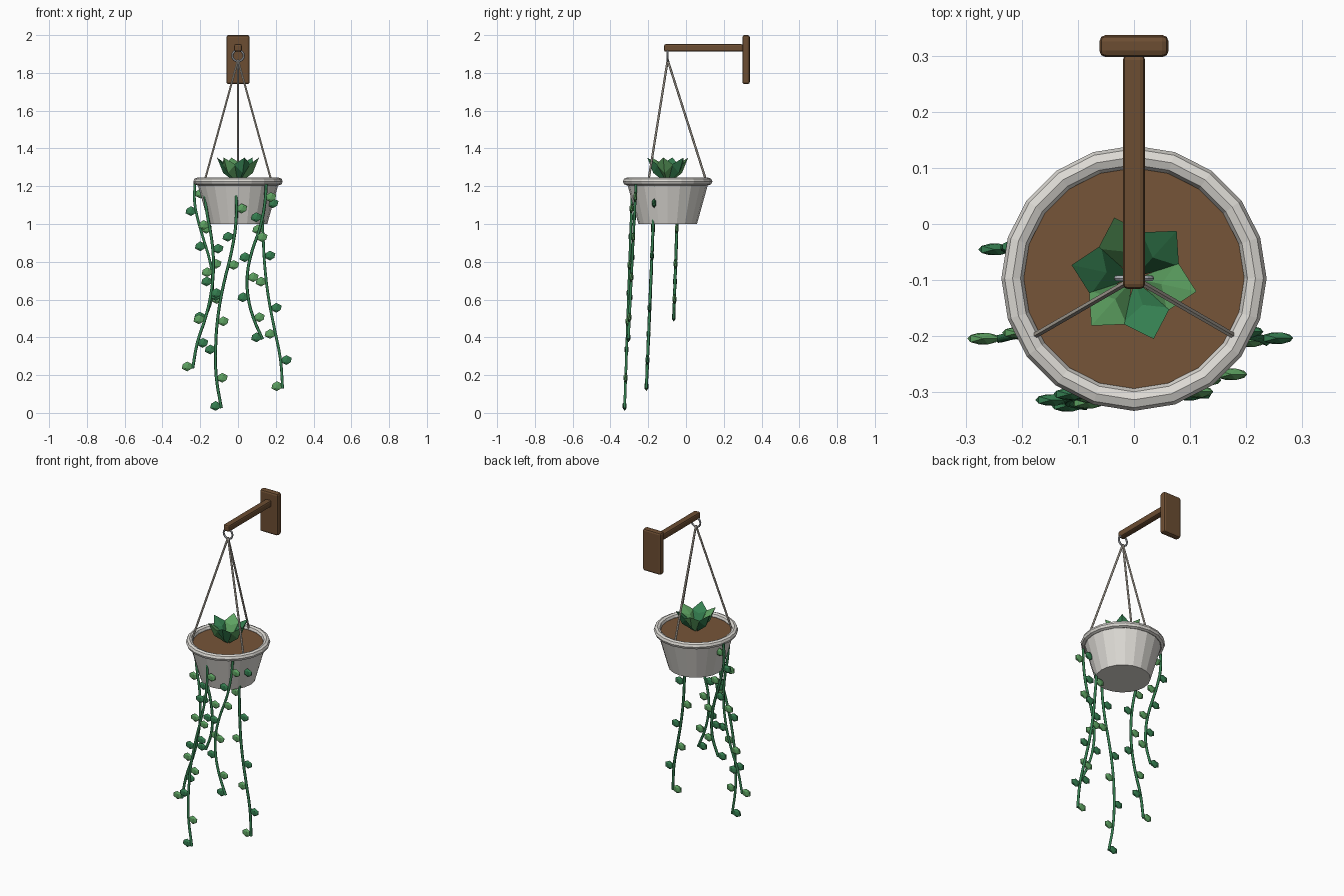
import bpy, bmesh, math
from mathutils import Vector

if "Cube" in bpy.data.objects:
    bpy.data.objects.remove(bpy.data.objects["Cube"])

CY = -0.097  # y of the pot axis


def mat(name, rgb):
    m = bpy.data.materials.new(name)
    m.diffuse_color = (*rgb, 1)
    m.use_nodes = True
    m.node_tree.nodes["Principled BSDF"].inputs["Base Color"].default_value = m.diffuse_color
    return m


WOOD = mat("wood", (0.15, 0.075, 0.032))
SOIL = mat("soil", (0.18, 0.09, 0.04))
CLAY = mat("glazed_clay", (0.72, 0.70, 0.66))
ROPE = mat("rope", (0.55, 0.50, 0.43))
METAL = mat("metal", (0.42, 0.44, 0.47))
GREEN = mat("leaf_dark", (0.035, 0.21, 0.08))
LIGHT = mat("leaf_light", (0.11, 0.36, 0.12))


def finish(name, m):
    o = bpy.context.object
    o.name = name
    o.data.materials.append(m)
    return o


def rod(name, a, b, r, m, sides=6):
    a, b = Vector(a), Vector(b)
    bpy.ops.mesh.primitive_cylinder_add(vertices=sides, radius=r, depth=(b - a).length,
                                        location=(a + b) / 2)
    o = finish(name, m)
    o.rotation_euler = (b - a).to_track_quat('Z', 'Y').to_euler()
    return o


def bevel(o, width):
    b = o.modifiers.new("bevel", 'BEVEL')
    b.width, b.segments = width, 2


# Wall plate, arm and hanging ring
bpy.ops.mesh.primitive_cube_add(size=1, location=(0, 0.318, 1.87))
plate = finish("wall_plate", WOOD)
plate.scale = (0.124, 0.04, 0.26)
bpy.ops.object.transform_apply(location=False, rotation=False, scale=True)
bevel(plate, 0.012)
bpy.ops.mesh.primitive_cube_add(size=1, location=(0, 0.093, 1.932))
arm = finish("arm", WOOD)
arm.scale = (0.04, 0.418, 0.04)
bpy.ops.object.transform_apply(location=False, rotation=False, scale=True)
bevel(arm, 0.009)
bpy.ops.mesh.primitive_torus_add(major_radius=0.03, minor_radius=0.006, major_segments=16,
                                 minor_segments=6, location=(0, CY, 1.891),
                                 rotation=(math.pi / 2, 0, 0))
finish("hanging_ring", METAL)

# Pot body, rim and soil
bpy.ops.mesh.primitive_cone_add(vertices=20, radius1=0.155, radius2=0.215, depth=0.215,
                                location=(0, CY, 1.1075))
finish("pot", CLAY)
bpy.ops.mesh.primitive_torus_add(major_radius=0.217, minor_radius=0.02, major_segments=20,
                                 minor_segments=8, location=(0, CY, 1.225),
                                 rotation=(0, 0, math.pi / 2))
finish("pot_rim", CLAY)
bpy.ops.mesh.primitive_cylinder_add(vertices=20, radius=0.207, depth=0.02,
                                    location=(0, CY, 1.212))
finish("soil", SOIL)

# Three ropes
for i in range(3):
    t = math.radians(90 + 120 * i)
    rod(f"rope_{i + 1}", (0, CY, 1.868),
        (0.205 * math.cos(t), CY + 0.205 * math.sin(t), 1.225), 0.006, ROPE)

# Succulent: six pointed, keeled leaves around the centre
for i in range(6):
    bm = bmesh.new()
    # points as (outward, sideways, up)
    pts = [(0.005, 0, 1.215), (0.07, 0.045, 1.315), (0.114, 0, 1.352),
           (0.07, -0.045, 1.315), (0.05, 0, 1.305), (0.08, 0, 1.27)]
    v = [bm.verts.new((r, s, z)) for r, s, z in pts]
    for k in range(4):
        a, b = v[k], v[(k + 1) % 4]
        bm.faces.new((a, b, v[4]))
        bm.faces.new((b, a, v[5]))
    bmesh.ops.recalc_face_normals(bm, faces=bm.faces)
    me = bpy.data.meshes.new("succulent_leaf")
    bm.to_mesh(me)
    bm.free()
    me.materials.append(LIGHT if i % 2 else GREEN)
    o = bpy.data.objects.new(f"succulent_leaf_{i + 1}", me)
    bpy.context.collection.objects.link(o)
    o.location = (0, CY, 0)
    o.rotation_euler = (0, 0, math.radians(48 + 60 * i))

# Trailing vines: x at even steps down, (y top, y end), (z top, z end)
VINES = [
    ((-0.01, -0.01, -0.035, -0.075, -0.105, -0.118, -0.115, -0.088), (-0.285, -0.325), (1.18, 0.025)),
    ((0.19, 0.135, 0.135, 0.145, 0.165, 0.195, 0.225, 0.236), (-0.165, -0.21), (1.2, 0.13)),
    ((0.15, 0.14, 0.115, 0.075, 0.05, 0.052, 0.08, 0.13), (-0.265, -0.305), (1.21, 0.39)),
    ((-0.18, -0.165, -0.14, -0.13, -0.14, -0.17, -0.215, -0.24), (-0.165, -0.205), (1.2, 0.235)),
    ((-0.228, -0.23, -0.21, -0.18, -0.15, -0.135, -0.14, -0.175), (-0.04, -0.065), (1.22, 0.5)),
]
for n, (xs, ys, zs) in enumerate(VINES, 1):
    def at(t):
        f = t * 7
        k = min(int(f), 6)
        return Vector((xs[k] + (xs[k + 1] - xs[k]) * (f - k),
                       ys[0] + (ys[1] - ys[0]) * t, zs[0] + (zs[1] - zs[0]) * t))

    cu = bpy.data.curves.new(f"vine_{n}", 'CURVE')
    cu.dimensions = '3D'
    cu.bevel_depth, cu.bevel_resolution, cu.resolution_u = 0.008, 1, 3
    cu.use_fill_caps = True
    sp = cu.splines.new('BEZIER')
    sp.bezier_points.add(7)
    for k, p in enumerate(sp.bezier_points):
        p.co = at(k / 7)
        p.handle_left_type = p.handle_right_type = 'AUTO'
    cu.materials.append(GREEN)
    bpy.context.collection.objects.link(bpy.data.objects.new(f"vine_{n}", cu))

    # Flattened leaves on alternating sides, last one at the tip
    for k in range(8):
        t = 0.09 + 0.905 * k / 7
        p = at(t) + Vector((0.03 if k % 2 == 0 else -0.03, 0, 0.006))
        bpy.ops.mesh.primitive_ico_sphere_add(subdivisions=1, radius=1, location=p)
        leaf = finish(f"vine_{n}_leaf_{k + 1}", LIGHT if (k + n) % 2 else GREEN)
        leaf.scale = (0.032, 0.012, 0.026)
